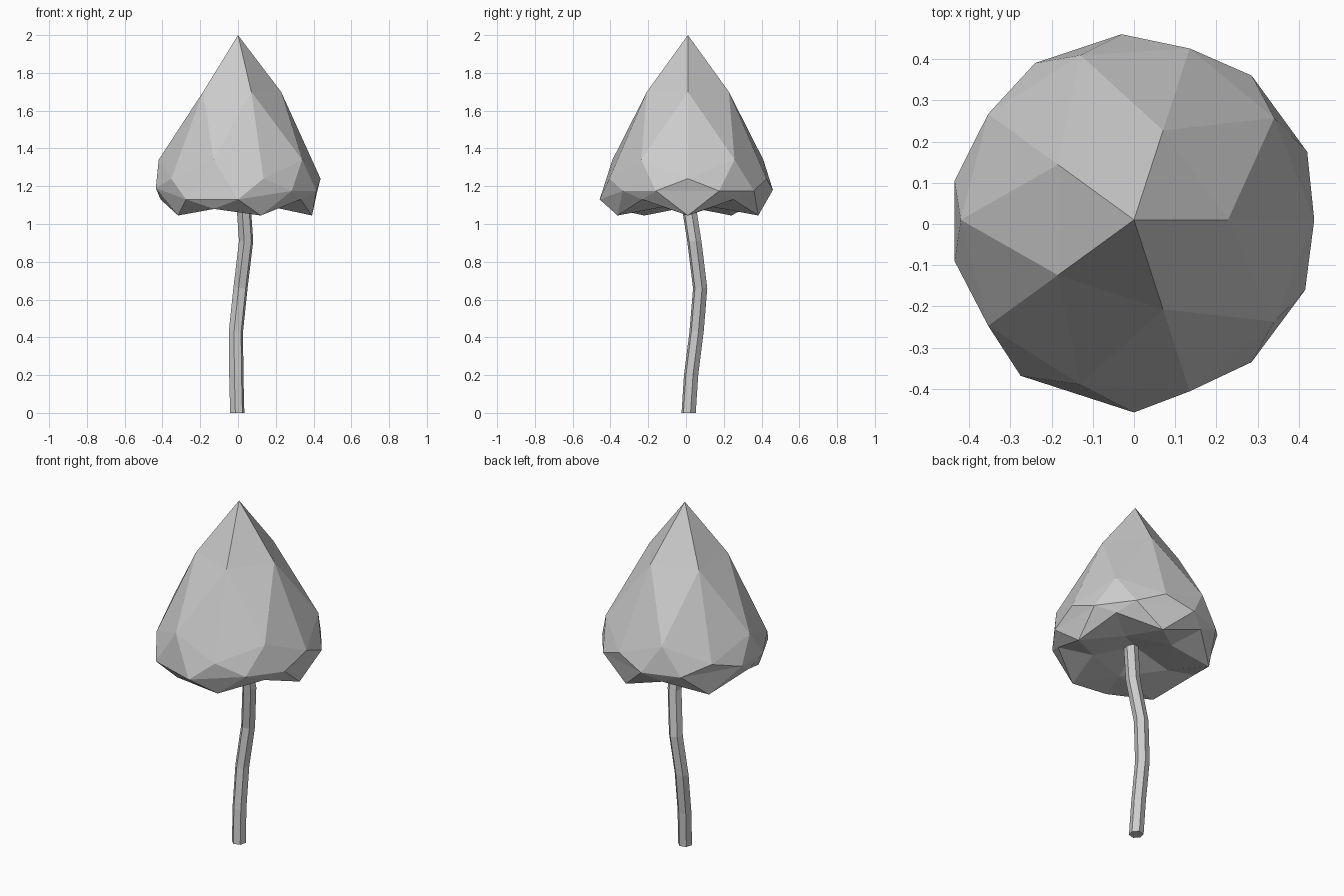
import bpy, bmesh, math

old = bpy.data.objects.get("Cube")
if old:
    bpy.data.objects.remove(old)

grey = bpy.data.materials.new("plain grey")
grey.use_nodes = True
grey.diffuse_color = (0.6, 0.6, 0.6, 1)
grey.node_tree.nodes["Principled BSDF"].inputs["Base Color"].default_value = (0.6, 0.6, 0.6, 1)


def finish(bm, name):
    bmesh.ops.recalc_face_normals(bm, faces=bm.faces)
    mesh = bpy.data.meshes.new(name)
    bm.to_mesh(mesh)
    bm.free()
    mesh.materials.append(grey)
    obj = bpy.data.objects.new(name, mesh)
    bpy.context.collection.objects.link(obj)


# Cap: a faceted ball whose rings are reshaped into a pointed, hollow bell
# Each row: height on the unit ball, new radius, new height
RINGS = [(1, 0, 2), (0.851, 0.228, 1.7), (0.526, 0.42, 1.34), (0.447, 0.437, 1.24),
         (0, 0.455, 1.18), (-0.447, 0.41, 1.13), (-0.526, 0.392, 1.045),
         (-0.851, 0.225, 1.09), (-1, 0, 1.15)]
# Uneven rim: nominal angle -> x, y, z
RIM = {18: (0.42, 0.175, 1.175), 54: (0.285, 0.36, 1.175), 90: (-0.03, 0.46, 1.18),
       126: (-0.24, 0.39, 1.18), 162: (-0.435, 0.105, 1.19), 198: (-0.435, -0.09, 1.19),
       234: (-0.275, -0.368, 1.13), 270: (0, -0.457, 1.13), 306: (0.285, -0.335, 1.175),
       342: (0.415, -0.16, 1.175)}
NOTCH = {108: 1.13, 252: 1.08}

bm = bmesh.new()
bmesh.ops.create_icosphere(bm, subdivisions=2, radius=1)
for v in bm.verts:
    level, r, z = min(RINGS, key=lambda ring: abs(ring[0] - v.co.z))
    a = math.atan2(v.co.y, v.co.x)
    deg = round(math.degrees(a)) % 360
    if level == 0:
        v.co = RIM[deg]
    else:
        if level == -0.447:
            z = NOTCH.get(deg, z)
        v.co = (r * math.cos(a), r * math.sin(a) + 0.01, z)
finish(bm, "cap")

# Stem: a six-sided tube along a bent path
PATH = [(-0.004, 0.014, 0), (-0.009, 0.027, 0.2), (-0.011, 0.056, 0.43),
        (0.013, 0.075, 0.66), (0.043, 0.044, 0.91), (0.031, 0.017, 1.08), (0.022, 0, 1.18)]
SIDES = 6
RADIUS = 0.039
bm = bmesh.new()
rings = []
for x, y, z in PATH:
    angles = [math.tau * (i + 0.25) / SIDES for i in range(SIDES)]
    rings.append([bm.verts.new((x + RADIUS * math.cos(a), y + RADIUS * math.sin(a), z))
                  for a in angles])
for low, high in zip(rings, rings[1:]):
    for i in range(SIDES):
        j = (i + 1) % SIDES
        bm.faces.new((low[i], low[j], high[j], high[i]))
bm.faces.new(rings[0])
bm.faces.new(rings[-1])
finish(bm, "stem")
